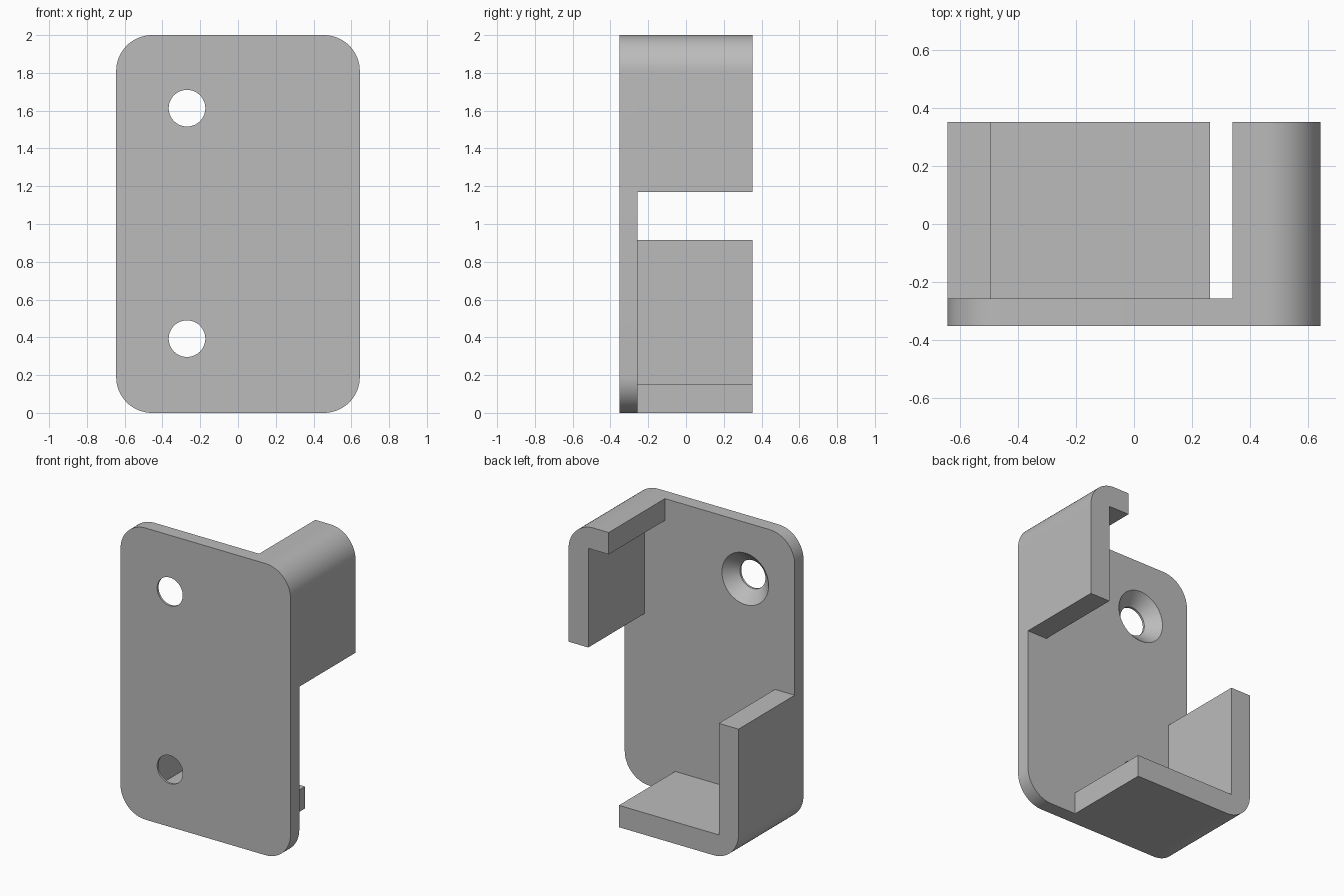
import bpy
import bmesh
from math import cos, sin, pi, radians

cube = bpy.data.objects.get("Cube")
if cube:
    bpy.data.objects.remove(cube, do_unlink=True)

# Overall sizes
HALF_W, HEIGHT, RADIUS, WALL = 0.645, 2.0, 0.19, 0.15
FRONT, PLATE_BACK, BACK = -0.352, -0.257, 0.352
HOLE_R, SINK_R = 0.097, 0.177

grey = bpy.data.materials.new("plain grey")
grey.use_nodes = True
colour = (0.5, 0.5, 0.5, 1)
grey.diffuse_color = colour
grey.node_tree.nodes["Principled BSDF"].inputs["Base Color"].default_value = colour


def rounded_corner(sx, top, steps=16):
    """Arc at one outer corner, counter-clockwise in x-z."""
    cx = sx * (HALF_W - RADIUS)
    cz = HEIGHT - RADIUS if top else RADIUS
    start = {(1, True): 0, (-1, True): 1, (-1, False): 2, (1, False): 3}[sx, top] * pi / 2
    angles = [start + pi / 2 * i / steps for i in range(steps + 1)]
    return [(cx + RADIUS * cos(a), cz + RADIUS * sin(a)) for a in angles]


def finish(name, bm):
    bmesh.ops.recalc_face_normals(bm, faces=bm.faces)
    mesh = bpy.data.meshes.new(name)
    bm.to_mesh(mesh)
    bm.free()
    mesh.materials.append(grey)
    obj = bpy.data.objects.new(name, mesh)
    bpy.context.collection.objects.link(obj)
    return obj


def extrude_profile(name, points, y0, y1):
    bm = bmesh.new()
    face = bm.faces.new([bm.verts.new((x, y0, z)) for x, z in points])
    result = bmesh.ops.extrude_face_region(bm, geom=[face])
    verts = [v for v in result["geom"] if isinstance(v, bmesh.types.BMVert)]
    bmesh.ops.translate(bm, verts=verts, vec=(0, y1 - y0, 0))
    return finish(name, bm)


def countersink_cutter(x, z, sides=48):
    """Straight bore that flares into a cone at the back of the plate."""
    bm = bmesh.new()
    extra = 0.05
    cone_start = PLATE_BACK - (SINK_R - HOLE_R)
    stations = [(FRONT - extra, HOLE_R), (cone_start, HOLE_R),
                (PLATE_BACK + extra, SINK_R + extra)]
    rings = [[bm.verts.new((x + r * cos(2 * pi * i / sides), y,
                            z + r * sin(2 * pi * i / sides)))
              for i in range(sides)] for y, r in stations]
    for a, b in zip(rings, rings[1:]):
        for i in range(sides):
            j = (i + 1) % sides
            bm.faces.new((a[i], a[j], b[j], b[i]))
    bm.faces.new(rings[0])
    bm.faces.new(rings[-1])
    return finish("screw_hole_cutter", bm)


def smooth(obj):
    bpy.ops.object.select_all(action="DESELECT")
    obj.select_set(True)
    bpy.context.view_layer.objects.active = obj
    bpy.ops.object.shade_smooth_by_angle(angle=radians(30))


# Rounded mounting plate
outline = (rounded_corner(1, True) + rounded_corner(-1, True)
           + rounded_corner(-1, False) + rounded_corner(1, False))
plate = extrude_profile("mounting_plate", outline, FRONT, PLATE_BACK)

# Two countersunk screw holes
for hole_z in (1.613, 0.393):
    cutter = countersink_cutter(-0.27, hole_z)
    mod = plate.modifiers.new("screw_hole", "BOOLEAN")
    mod.operation, mod.solver, mod.object = "DIFFERENCE", "EXACT", cutter
    bpy.context.view_layer.objects.active = plate
    bpy.ops.object.modifier_apply(modifier=mod.name)
    bpy.data.objects.remove(cutter, do_unlink=True)

# Upper hook: side wall with a short lip along the top
lip_x, wall_z = 0.34, 1.17
inner = HALF_W - WALL
hook = extrude_profile("upper_hook", [
    (inner, wall_z), (HALF_W, wall_z), *rounded_corner(1, True),
    (lip_x, HEIGHT), (lip_x, HEIGHT - WALL), (inner, HEIGHT - WALL),
], PLATE_BACK, BACK)

# Lower cradle: side wall with a long floor
floor_x, wall_top = 0.262, 0.915
cradle = extrude_profile("lower_cradle", [
    (-inner, wall_top), (-HALF_W, wall_top), *rounded_corner(-1, False),
    (floor_x, 0), (floor_x, WALL), (-inner, WALL),
], PLATE_BACK, BACK)

for part in (plate, hook, cradle):
    smooth(part)
